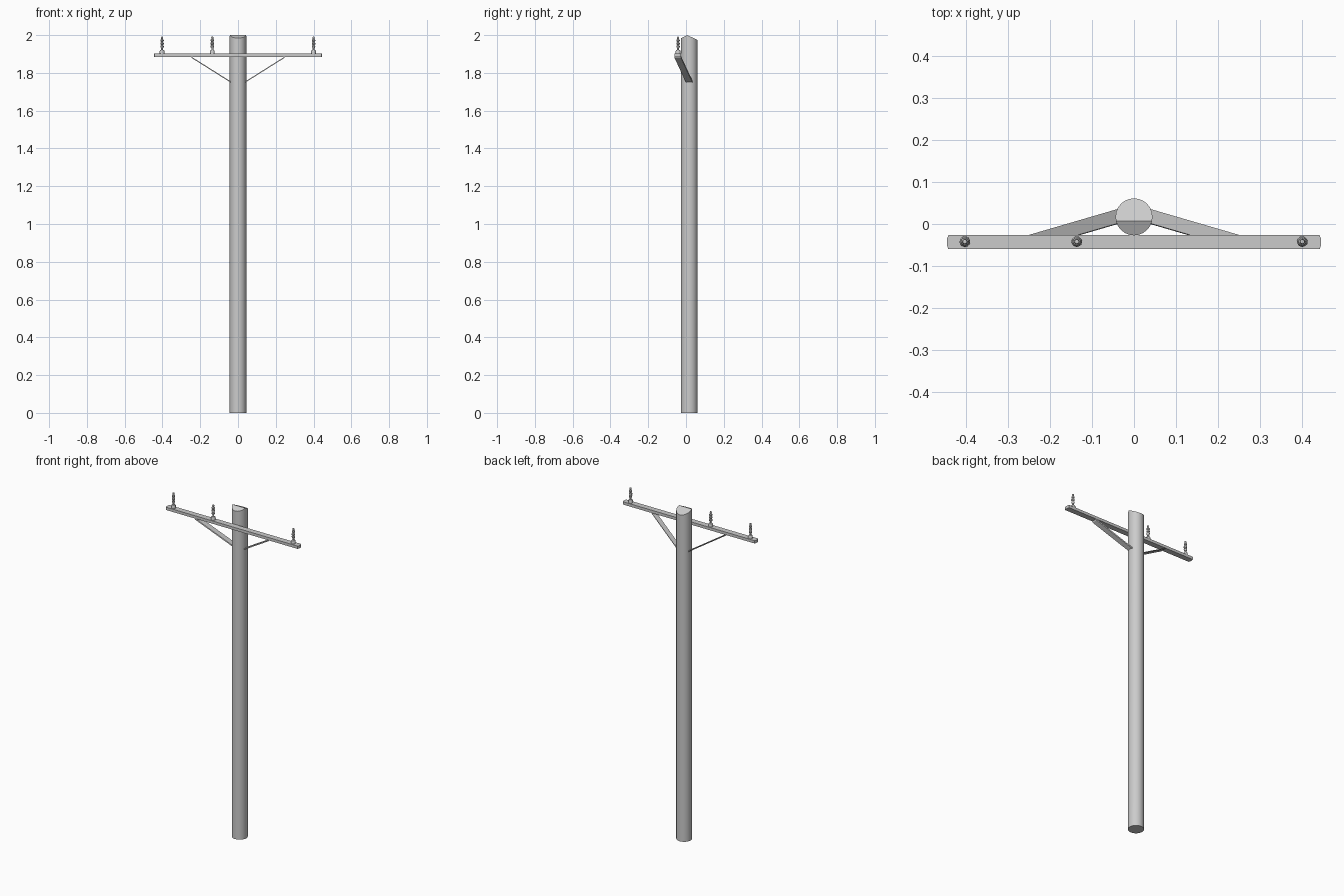
import bpy, bmesh, math
from mathutils import Vector

if "Cube" in bpy.data.objects:
    bpy.data.objects.remove(bpy.data.objects["Cube"])


def finish(name, bm, smooth=True):
    bmesh.ops.recalc_face_normals(bm, faces=bm.faces)
    mesh = bpy.data.meshes.new(name)
    bm.to_mesh(mesh)
    bm.free()
    ob = bpy.data.objects.new(name, mesh)
    bpy.context.collection.objects.link(ob)
    if smooth:
        bpy.ops.object.select_all(action='DESELECT')
        ob.select_set(True)
        bpy.context.view_layer.objects.active = ob
        bpy.ops.object.shade_smooth_by_angle(angle=math.radians(35))
    return ob


def prism(bm, outline, offset):
    # extrude a closed outline along an offset vector
    face = bm.faces.new([bm.verts.new(p) for p in outline])
    ext = bmesh.ops.extrude_face_region(bm, geom=[face])
    verts = [g for g in ext['geom'] if isinstance(g, bmesh.types.BMVert)]
    bmesh.ops.translate(bm, verts=verts, vec=offset)


# pole with a gabled top: two slanted cuts meeting in a ridge along x
bm = bmesh.new()
bmesh.ops.create_cone(bm, cap_ends=True, segments=24, radius1=0.044, radius2=0.044, depth=2.1)
bmesh.ops.translate(bm, verts=bm.verts, vec=(0, 0.017, 1.05))
for side in (-1, 1):
    cut = bmesh.ops.bisect_plane(bm, geom=bm.verts[:] + bm.edges[:] + bm.faces[:],
                                 plane_co=(0, 0.007, 2.0),
                                 plane_no=Vector((0, 0.48 * side, 1)).normalized(),
                                 clear_outer=True)
    edges = [g for g in cut['geom_cut'] if isinstance(g, bmesh.types.BMEdge)]
    bmesh.ops.holes_fill(bm, edges=edges)
finish("pole", bm)

# crossarm with slightly clipped ends
bm = bmesh.new()
half = [(0.441, -0.06), (0.444, -0.052), (0.444, -0.034), (0.441, -0.026)]
outline = half + [(-x, y) for x, y in reversed(half)]
prism(bm, [(x, y, 1.885) for x, y in outline], (0, 0, 0.017))
finish("crossarm", bm, smooth=False)

# flat diagonal braces from the crossarm underside back to the pole
for side, label in ((-1, "left"), (1, "right")):
    bm = bmesh.new()
    top_x, low_x = 0.25 * side, 0.034 * side
    prism(bm, [(top_x, -0.06, 1.888), (top_x, -0.026, 1.888),
               (low_x, 0.037, 1.752), (low_x, 0.003, 1.752)], (-0.006 * side, 0, -0.010))
    finish(label + "_brace", bm, smooth=False)

# lathed insulators: base, neck, stacked sheds and cap (radius, height)
profile = [(0, -0.002), (0.0125, -0.002), (0.0125, 0.014), (0.010, 0.018), (0.005, 0.020),
           (0.005, 0.029), (0.0085, 0.033), (0.0095, 0.041), (0.006, 0.044),
           (0.006, 0.047), (0.0095, 0.050), (0.0095, 0.057), (0.006, 0.060),
           (0.006, 0.064), (0.009, 0.067), (0.009, 0.073), (0.005, 0.077),
           (0.005, 0.081), (0.006, 0.083), (0.005, 0.089), (0, 0.090)]
for i, x in enumerate((-0.402, -0.136, 0.400)):
    bm = bmesh.new()
    verts = [bm.verts.new((x + r, -0.042, 1.902 + z)) for r, z in profile]
    edges = [bm.edges.new(pair) for pair in zip(verts, verts[1:])]
    bmesh.ops.spin(bm, geom=verts + edges, cent=(x, -0.042, 0), axis=(0, 0, 1),
                   angle=math.tau, steps=16)
    bmesh.ops.remove_doubles(bm, verts=bm.verts, dist=0.0001)
    finish("insulator_%d" % (i + 1), bm)
